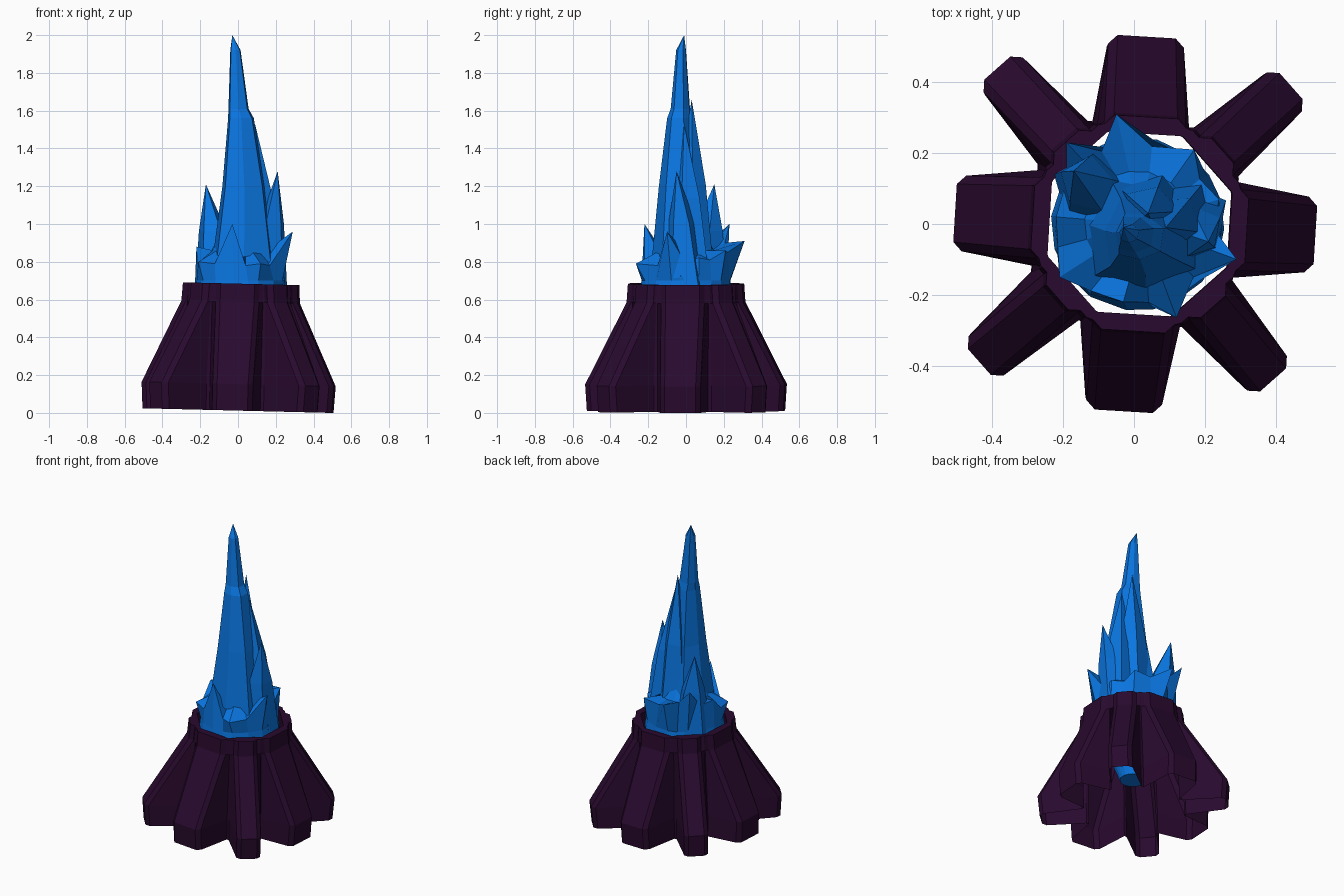
import bpy, bmesh
from math import sin, cos, pi, radians, hypot
from mathutils import Vector, Matrix

if "Cube" in bpy.data.objects:
    bpy.data.objects.remove(bpy.data.objects["Cube"])

def material(name, col):
    m = bpy.data.materials.new(name)
    m.diffuse_color = (*col, 1)
    m.use_nodes = True
    m.node_tree.nodes["Principled BSDF"].inputs["Base Color"].default_value = m.diffuse_color
    return m

STONE = material("dark_stone", (0.022, 0.003, 0.028))
CRYSTAL = material("blue_crystal", (0.003, 0.18, 0.75))

def loft(name, rings, mat, caps=True):
    """Flat-sided loft through rings of equal point count (a 1-point last ring makes a tip)."""
    bm = bmesh.new()
    vr = [[bm.verts.new(p) for p in ring] for ring in rings]
    for a, b in zip(vr, vr[1:]):
        n = len(a)
        for i in range(n):
            j = (i + 1) % n
            bm.faces.new((a[i], a[j], b[0]) if len(b) == 1 else (a[i], a[j], b[j], b[i]))
    if caps:
        bm.faces.new(vr[0][::-1])
        if len(vr[-1]) > 1:
            bm.faces.new(vr[-1])
        bmesh.ops.recalc_face_normals(bm, faces=bm.faces[:])
    me = bpy.data.meshes.new(name)
    bm.to_mesh(me)
    bm.free()
    ob = bpy.data.objects.new(name, me)
    me.materials.append(mat)
    bpy.context.collection.objects.link(ob)
    return ob

# Flared base: one hollow star-shaped shell, wide and narrow legs alternating, open below
TILT = Matrix.Translation((0, 0, 0.012)) @ Matrix.Rotation(radians(1.4), 4, 'Y')
C = 0.025

def star(reach, z, inner=False):
    """Cross-section; reach 1 = foot, 0 = neck."""
    pts = []
    for i in range(8):
        wide = i % 2 == 0
        foot, wo, wi = (0.51, 0.107, 0.135) if wide else (0.588, 0.074, 0.092)
        if wide and i % 4 == 2:
            foot = 0.53
        groove, neck = (0.272, 0.303) if wide else (0.298, 0.312)
        r = neck + (foot - neck) * reach
        w = (wi - 0.02) + (wo - wi + 0.02) * reach
        if inner:
            q = 0.255
            prof = [(q, -0.10), (q, -0.05), (q, 0.05), (q, 0.10)]
            prof = [(q, -0.102), (q, -0.06), (q, -0.03), (q, 0.03), (q, 0.06), (q, 0.102)]
        else:
            g = groove + 0.01 * reach
            prof = [(min(g, r - C), -wi), (r - C, -w), (r, C - w), (r, w - C), (r - C, w), (min(g, r - C), wi)]
        turn = TILT @ Matrix.Rotation(i * pi / 4 - radians(3.5), 4, 'Z')
        pts += [turn @ Vector((x, y, z)) for x, y in prof]
    return pts

loft("flared_base", [star(0.96, 0.0), star(1, 0.14), star(0.03, 0.575), star(0, 0.672),
                     star(0, 0.672, True), star(0, 0.56, True)], STONE, caps=False)

# Crystal pieces: stations given as (x, y, z, radius), radius 0 for the tip
def crystal(name, stations, sides, phase=0.3):
    rings = []
    for x, y, z, r in stations:
        if r == 0:
            rings.append([(x, y, z)])
        else:
            rings.append([(x + r * (1 + 0.07 * (-1) ** k) * cos(2 * pi * k / sides + phase),
                           y + r * (1 + 0.07 * (-1) ** k) * sin(2 * pi * k / sides + phase), z)
                          for k in range(sides)])
    return loft(name, rings, CRYSTAL)

# Jagged crystal collar: low peaks around the socket with valleys between, root tapering down
PEAKS = [(0.29, -0.10, 0.96), (0.24, 0.07, 0.82), (0.17, 0.21, 0.86), (-0.05, 0.31, 0.91),
         (-0.19, 0.23, 1.0), (-0.22, 0.02, 0.88), (-0.21, -0.15, 0.80), (-0.03, -0.22, 1.0),
         (0.12, -0.265, 0.79)]
rim = []
for p, q in zip(PEAKS, PEAKS[1:] + PEAKS[:1]):
    mid = (Vector(p) + Vector(q)) / 2
    k = 0.225 / hypot(mid.x, mid.y)
    rim += [Vector(p), Vector((mid.x * k, mid.y * k, min(p[2], q[2]) - 0.01))]

def ring(r, z):
    return [(v.x * r / hypot(v.x, v.y) + 0.01, v.y * r / hypot(v.x, v.y), z) for v in rim]

loft("crystal_collar", [ring(0.08, 0.23), ring(0.245, 0.64), ring(0.238, 0.70), rim,
                        ring(0.15, 0.86), ring(0.10, 0.95)], CRYSTAL)

# Tall central spire
crystal("crystal_spire", [(0.02, -0.02, 0.7, 0.185), (0.025, -0.035, 1.2, 0.117),
                          (0.012, -0.035, 1.56, 0.07), (0.0, -0.03, 1.61, 0.055),
                          (-0.015, -0.026, 1.92, 0.028), (-0.03, -0.01, 2.0, 0)], 7)

# Tall outer shards: tip, foot and foot radius
SHARDS = (
    ((0.04, 0.03, 1.66), (0.05, 0.04, 0.13)),
    ((0.09, -0.01, 1.53), (0.12, 0.02, 0.13)),
    ((0.21, -0.05, 1.28), (0.15, 0.00, 0.12)),
    ((-0.17, 0.15, 1.21), (-0.10, 0.08, 0.13)),
)
for n, (tip, (fx, fy, fr)) in enumerate(SHARDS):
    mx, my = fx + (tip[0] - fx) * 0.45, fy + (tip[1] - fy) * 0.45
    mz = 0.66 + (tip[2] - 0.66) * 0.55
    crystal("crystal_shard_%d" % (n + 1),
            [(fx, fy, 0.66, fr), (mx, my, mz, fr * 0.6), (*tip, 0)], 5, 0.9 * n)
